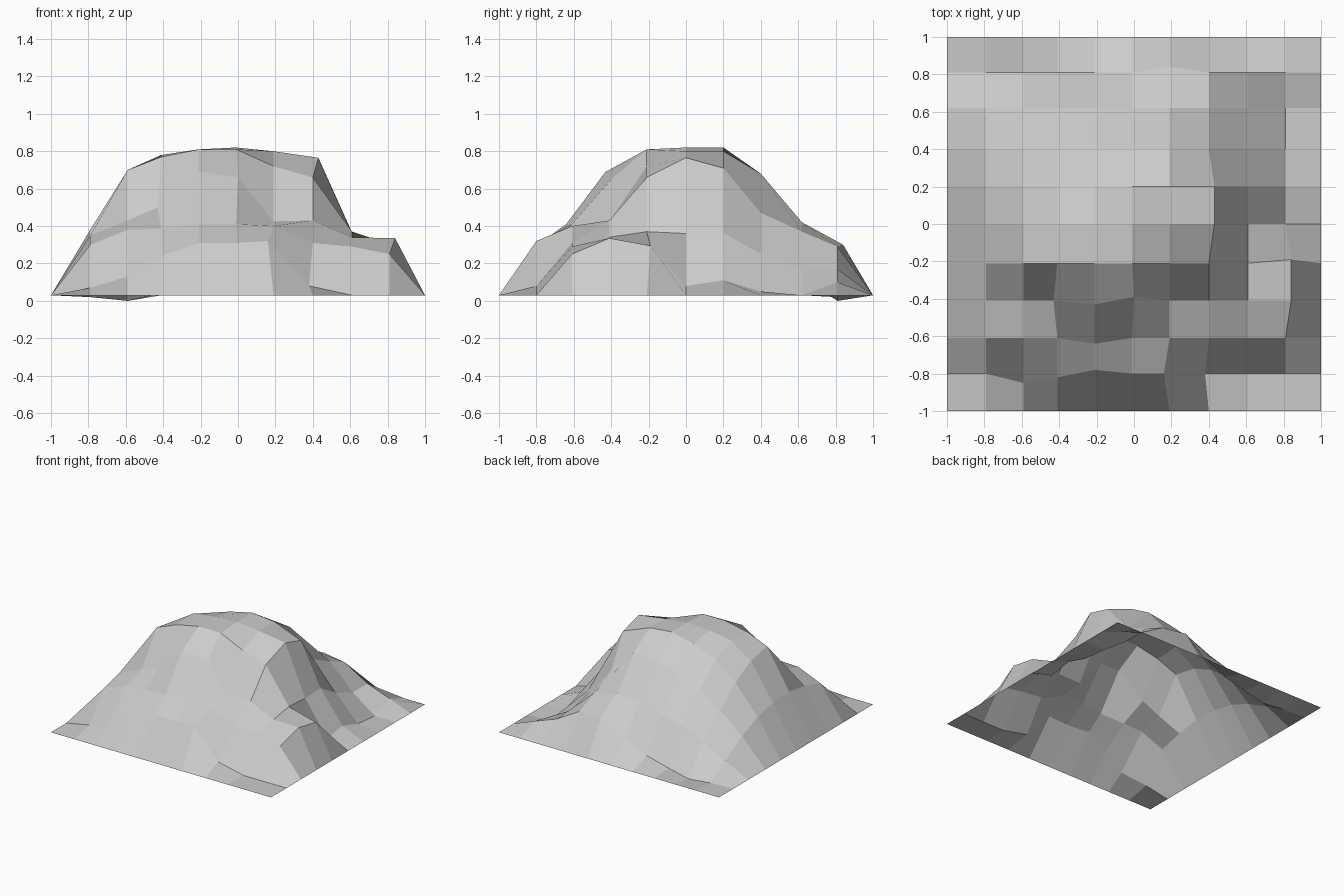
import bpy, bmesh

# Slightly uneven grid lines of the low-poly sheet
XS = [-1, -.79, -.59, -.41, -.21, -.01, .19, .40, .61, .81, 1]
YS = [-1, -.80, -.61, -.41, -.21, 0, .2, .4, .62, .81, 1]
RIM = 0.03

# Interior heights, one row per y line from front to back
HEIGHTS = [
    [.07, .13, .24, .31, .31, .32, .08, .03, .03],
    [.30, .38, .385, .41, .41, .40, .31, .29, .25],
    [.35, .43, .50, .69, .66, .425, .43, .34, .335],
    [.38, .70, .77, .81, .81, .72, .66, .37, .295],
    [.37, .66, .78, .81, .82, .80, .765, .36, .08],
    [.33, .56, .70, .775, .82, .80, .71, .365, .11],
    [.25, .41, .53, .61, .65, .68, .47, .25, .05],
    [.13, .23, .31, .36, .40, .42, .37, .17, .03],
    [.02, .00, .04, .09, .18, .30, .29, .17, .10],
]

# Sideways nudges that break up the regular grid: (column, row): (dx, dy)
NUDGE = {
    (2, 1): (0, -.05), (3, 1): (0, -.02), (4, 1): (0, .02),
    (6, 1): (-.03, 0), (7, 1): (-.02, 0), (4, 2): (0, -.03),
    (3, 3): (-.02, 0), (4, 3): (0, -.02), (5, 3): (.01, .02),
    (7, 5): (.03, 0), (7, 6): (.03, 0),
    (9, 3): (.03, 0), (9, 4): (.03, .02), (6, 9): (0, .03),
}


def point(i, j):
    inside = 0 < i < 10 and 0 < j < 10
    dx, dy = NUDGE.get((i, j), (0, 0))
    return XS[i] + dx, YS[j] + dy, HEIGHTS[j - 1][i - 1] if inside else RIM


# Hill: open, flat-shaded terrain sheet
bm = bmesh.new()
grid = [[bm.verts.new(point(i, j)) for i in range(11)] for j in range(11)]
for j in range(10):
    for i in range(10):
        bm.faces.new((grid[j][i], grid[j][i + 1],
                      grid[j + 1][i + 1], grid[j + 1][i]))

mesh = bpy.data.meshes.new("hill")
bm.to_mesh(mesh)
bm.free()
hill = bpy.data.objects.new("hill", mesh)
bpy.context.collection.objects.link(hill)
